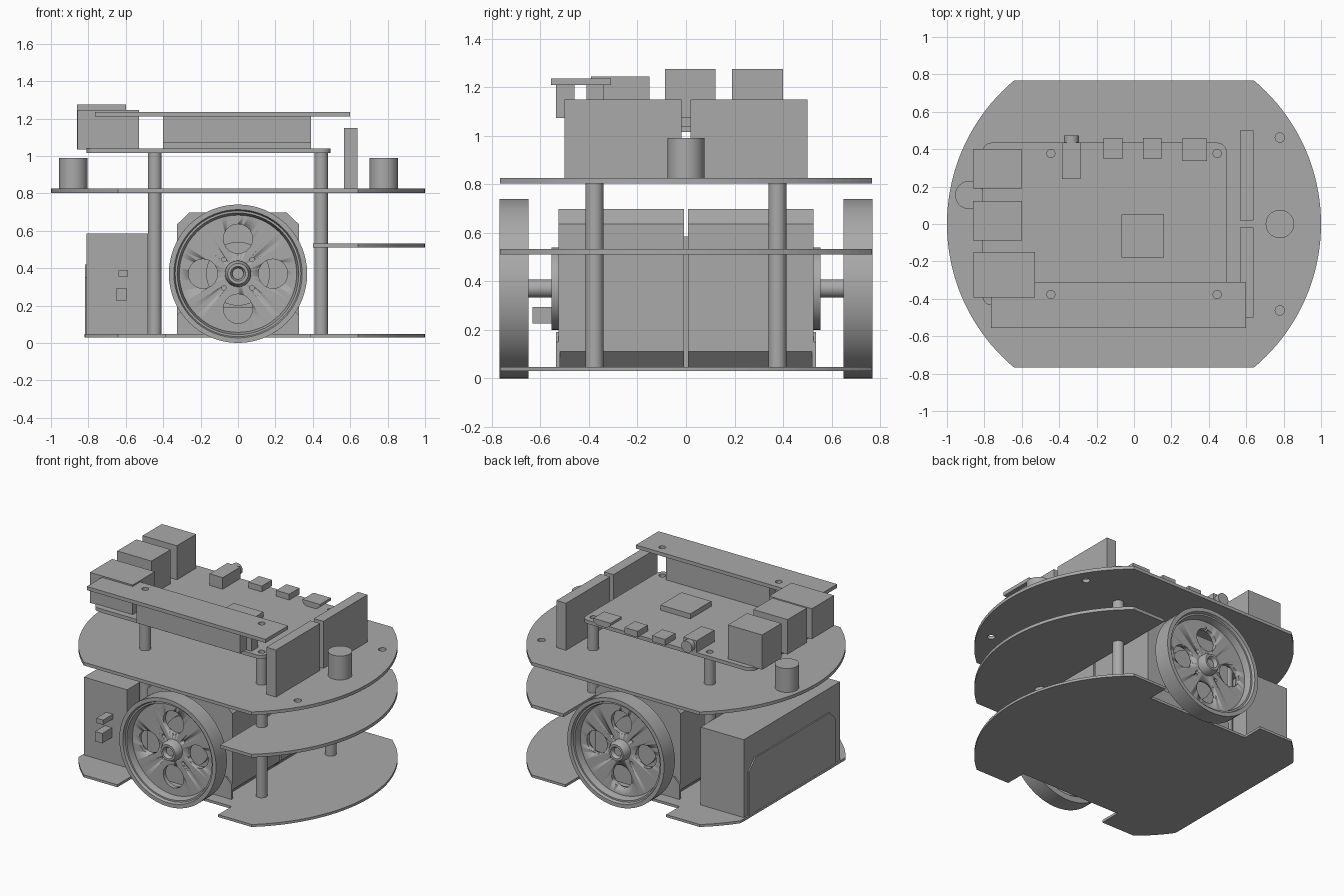
import bpy, bmesh, math
from mathutils import Matrix

old = bpy.data.objects.get("Cube")
if old:
    bpy.data.objects.remove(old, do_unlink=True)

grey = bpy.data.materials.new("plain_grey")
grey.use_nodes = True
grey.diffuse_color = (0.4, 0.4, 0.4, 1)
grey.node_tree.nodes["Principled BSDF"].inputs["Base Color"].default_value = (0.4, 0.4, 0.4, 1)


def finish(name, bm, smooth=False):
    bmesh.ops.recalc_face_normals(bm, faces=bm.faces)
    mesh = bpy.data.meshes.new(name)
    bm.to_mesh(mesh)
    bm.free()
    mesh.materials.append(grey)
    obj = bpy.data.objects.new(name, mesh)
    bpy.context.collection.objects.link(obj)
    if smooth:
        select(obj)
        bpy.ops.object.shade_smooth_by_angle(angle=math.radians(35))
    return obj


def select(obj):
    bpy.ops.object.select_all(action='DESELECT')
    obj.select_set(True)
    bpy.context.view_layer.objects.active = obj


def prism(name, points, low, high, axis='z', smooth=False):
    """Extrude a flat outline between two levels along an axis."""
    place = {'z': lambda u, v, w: (u, v, w),
             'y': lambda u, v, w: (u, w, v),
             'x': lambda u, v, w: (w, u, v)}[axis]
    bm = bmesh.new()
    face = bm.faces.new([bm.verts.new(place(u, v, low)) for u, v in points])
    ext = bmesh.ops.extrude_face_region(bm, geom=[face], use_keep_orig=True)
    top = [g for g in ext["geom"] if isinstance(g, bmesh.types.BMVert)]
    step = place(0, 0, high - low)
    bmesh.ops.translate(bm, verts=top, vec=step)
    return finish(name, bm, smooth)


def box(name, x0, x1, y0, y1, z0, z1):
    return prism(name, [(x0, y0), (x1, y0), (x1, y1), (x0, y1)], z0, z1)


def arc(cx, cy, r, start, end, n):
    return [(cx + r * math.cos(start + (end - start) * i / n),
             cy + r * math.sin(start + (end - start) * i / n)) for i in range(n + 1)]


def rod(name, u, v, r, low, high, axis='z', n=32):
    return prism(name, arc(u, v, r, 0, math.tau, n)[:-1], low, high, axis, True)


def cut(obj, cutters):
    for c in cutters:
        c.hide_render = True
        mod = obj.modifiers.new("cut", 'BOOLEAN')
        mod.operation = 'DIFFERENCE'
        mod.solver = 'EXACT'
        mod.object = c
        select(obj)
        bpy.ops.object.modifier_apply(modifier=mod.name)
        bpy.data.objects.remove(c, do_unlink=True)


# Decks: discs with flattened sides
FLAT = 0.767
corner = math.asin(FLAT)
right_arc = arc(0, 0, 1, -corner, corner, 40)
left_arc = arc(0, 0, 1, math.pi - corner, math.pi + corner, 40)
posts = [(sx * 0.445, sy * 0.377) for sx in (-1, 1) for sy in (-1, 1)]

top_deck = prism("top_deck", right_arc + left_arc, 0.803, 0.825)
cut(top_deck, [rod("hole", 0.78, s * 0.462, 0.025, 0.7, 0.9) for s in (-1, 1)])

middle_deck = prism("middle_deck", right_arc + [(0.4, FLAT), (0.4, -FLAT)], 0.51, 0.532)

bottom_deck = prism("bottom_deck", right_arc + [(max(x, -0.82), y) for x, y in left_arc],
                    0.03, 0.047)
cut(bottom_deck, [box("notch", -0.385, 0.385, min(s * 0.62, s), max(s * 0.62, s), -0.1, 0.2)
                  for s in (-1, 1)])

# Support posts
for x, y in posts:
    rod("support_post", x, y, 0.037, 0.04, 1.016)

# Drive units: motor, bracket, gearbox, axle and wheel on each side
motor_outline = [(-0.325, 0.11), (-0.265, 0.047), (0.265, 0.047), (0.325, 0.11),
                 (0.325, 0.635), (0.26, 0.697), (-0.26, 0.697), (-0.325, 0.635)]
bracket_outline = [(-0.325, 0.045), (0.325, 0.045), (0.325, 0.15), (0.285, 0.19),
                   (-0.285, 0.19), (-0.325, 0.15)]


def lathe(name, profile, cz, n=64):
    """Spin a closed (radius, y) profile around the wheel axle."""
    bm = bmesh.new()
    rings = []
    for i in range(n):
        a = math.tau * i / n
        rings.append([bm.verts.new((r * math.cos(a), y, cz + r * math.sin(a)))
                      for r, y in profile])
    m = len(profile)
    for i in range(n):
        a, b = rings[i], rings[(i + 1) % n]
        for j in range(m):
            k = (j + 1) % m
            bm.faces.new((a[j], a[k], b[k], b[j]))
    return finish(name, bm, True)


def span(s, a, b):
    return min(s * a, s * b), max(s * a, s * b)


for s, side in ((-1, "front"), (1, "back")):
    prism(side + "_motor", motor_outline, *span(s, 0.008, 0.525), 'y')
    prism(side + "_bracket", bracket_outline, *span(s, 0.52, 0.536), 'y')
    rod(side + "_gearbox", 0, 0.37, 0.17, *span(s, 0.52, 0.555), 'y', 48)
    rod(side + "_axle", 0, 0.37, 0.037, *span(s, 0.55, 0.74), 'y')
    rim = [(0.37, 0.65), (0.37, 0.768), (0.343, 0.768), (0.336, 0.75),
           (0.325, 0.75), (0.312, 0.7), (0.312, 0.675), (0.33, 0.65)]
    lathe(side + "_wheel_rim", [(r, s * y) for r, y in rim], 0.37)
    hub = [(0.03, 0.65), (0.07, 0.65), (0.07, 0.735), (0.055, 0.765), (0.04, 0.765), (0.03, 0.75)]
    lathe(side + "_wheel_hub", [(r, s * y) for r, y in hub], 0.37)
    web = lathe(side + "_wheel_web", [(r, s * y) for r, y in
                ((0.05, 0.675), (0.05, 0.705), (0.318, 0.705), (0.318, 0.675))], 0.37)
    holes = []
    for q in range(4):
        a = q * math.pi / 2
        holes.append(rod("hole", 0.187 * math.cos(a), 0.37 + 0.187 * math.sin(a), 0.078,
                         *span(s, 0.6, 0.8), 'y'))
        a += math.pi / 4
        holes.append(rod("hole", 0.107 * math.cos(a), 0.37 + 0.107 * math.sin(a), 0.012,
                         *span(s, 0.6, 0.8), 'y', 12))
    cut(web, holes)

# Battery box with side panel, switch and socket
box("battery_box", -0.81, -0.48, -0.525, 0.525, 0.045, 0.585)
prism("battery_panel", [(-0.47, 0.045), (0.48, 0.045), (0.48, 0.35), (0.41, 0.42),
                        (-0.4, 0.42), (-0.47, 0.35)], -0.819, -0.809, 'x')
box("battery_socket", -0.65, -0.595, -0.632, -0.52, 0.225, 0.293)
box("battery_switch", -0.64, -0.588, -0.632, -0.52, 0.355, 0.388)

# Circuit board with rounded corners
R = 0.05
board_outline = []
for i, (cx, cy) in enumerate(((0.495 - R, 0.435 - R), (-0.81 + R, 0.435 - R),
                              (-0.81 + R, -0.435 + R), (0.495 - R, -0.435 + R))):
    board_outline += arc(cx, cy, R, i * math.pi / 2, (i + 1) * math.pi / 2, 6)
board = prism("circuit_board", board_outline, 1.015, 1.04)
cut(board, [rod("hole", x, y, 0.022, 0.99, 1.1) for x, y in posts])

# Board components
box("processor", -0.068, 0.16, -0.18, 0.05, 1.038, 1.075)
box("upper_port", -0.862, -0.6, 0.19, 0.4, 1.035, 1.275)
box("middle_port", -0.862, -0.6, -0.087, 0.122, 1.035, 1.275)
box("network_port", -0.857, -0.53, -0.392, -0.15, 1.035, 1.245)
box("audio_jack", -0.385, -0.285, 0.24, 0.435, 1.038, 1.12)
rod("audio_plug", -0.335, 1.08, 0.04, 0.43, 0.472, 'y')
for x in (-0.112, 0.098):
    box("video_port", x - 0.05, x + 0.05, 0.348, 0.46, 1.038, 1.08)
prism("power_port", [(0.285, 1.038), (0.36, 1.038), (0.39, 1.06), (0.39, 1.078),
                     (0.257, 1.078), (0.257, 1.06)], 0.337, 0.457, 'y')

# Raised expansion strip and its headers
strip = box("expansion_strip", -0.765, 0.6, -0.557, -0.31, 1.21, 1.235)
cut(strip, [rod("hole", x, -0.377, 0.022, 1.15, 1.3) for x in (-0.445, 0.445)])
box("pin_header", -0.4, 0.39, -0.41, -0.338, 1.038, 1.212)
box("strip_connector", -0.4, 0.39, -0.535, -0.46, 1.072, 1.212)

# Upright driver boards and sensor cylinders on the top deck
for s in (-1, 1):
    y0, y1 = span(s, 0.018, 0.5)
    box("upright_board", 0.567, 0.64, y0, y1, 0.82, 1.15)
rod("right_sensor", 0.78, 0, 0.076, 0.82, 0.99, n=40)
rod("left_sensor", -0.88, 0.155, 0.076, 0.82, 0.99, n=40)
